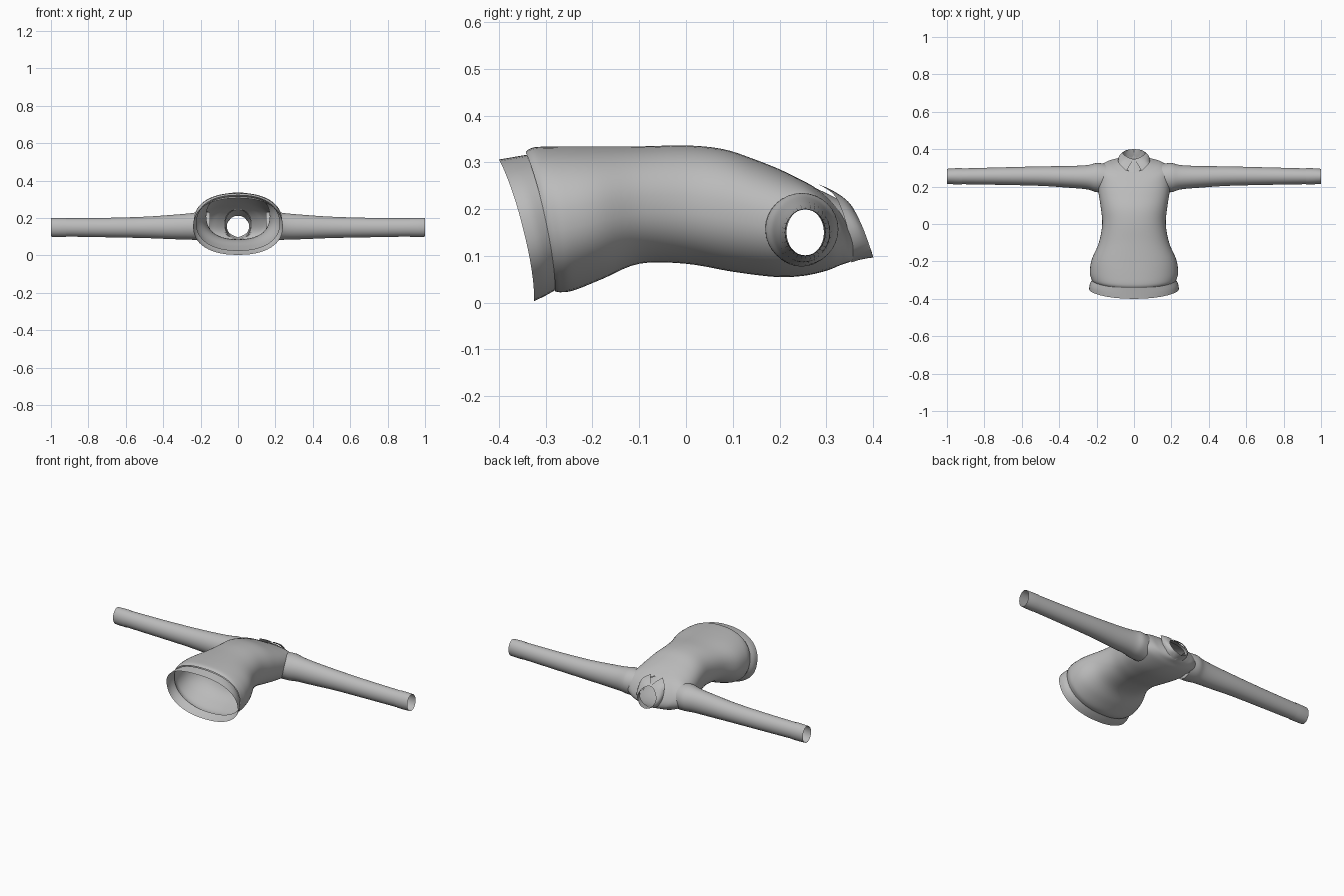
import bpy, bmesh, math
from mathutils import Vector

if "Cube" in bpy.data.objects:
    bpy.data.objects.remove(bpy.data.objects["Cube"])

cloth = bpy.data.materials.new("light_grey_cloth")
cloth.diffuse_color = (0.5, 0.5, 0.5, 1)
cloth.use_nodes = True
cloth.node_tree.nodes["Principled BSDF"].inputs["Base Color"].default_value = cloth.diffuse_color


def smooth_rows(rows, steps):
    """Catmull-Rom interpolation through rows of parameters."""
    rows = [Vector(r) for r in rows]
    out = []
    for i in range(len(rows) - 1):
        a, b = rows[max(i - 1, 0)], rows[i]
        c, d = rows[i + 1], rows[min(i + 2, len(rows) - 1)]
        for k in range(steps):
            t = k / steps
            out.append(0.5 * (2 * b + (c - a) * t + (2 * a - 5 * b + 4 * c - d) * t * t
                              + (3 * b - a - 3 * c + d) * t ** 3))
    return out + [rows[-1]]


def loft(name, rings, closed=True, cut=None, flip=False):
    """Skin a list of equal point rings; drop faces whose centre satisfies cut."""
    bm = bmesh.new()
    vs = [[bm.verts.new(p) for p in r] for r in rings]
    n = len(rings[0])
    for a, b in zip(vs, vs[1:]):
        for j in range(n if closed else n - 1):
            k = (j + 1) % n
            quad = [a[j], a[k], b[k], b[j]]
            f = bm.faces.new(quad[::-1] if flip else quad)
            f.smooth = True
    if cut:
        gone = [f for f in bm.faces if cut(f.calc_center_median())]
        bmesh.ops.delete(bm, geom=gone, context='FACES')
    me = bpy.data.meshes.new(name)
    bm.to_mesh(me)
    bm.free()
    me.materials.append(cloth)
    ob = bpy.data.objects.new(name, me)
    bpy.context.collection.objects.link(ob)
    return ob


def torso_ring(s, n=56, p=0.88):
    """s = front y, front z, back y, back z, half width, sideways bulge in y."""
    yt, zt, yb, zb, hw, bulge = s
    pts = []
    for i in range(n):
        a = 2 * math.pi * i / n
        c, v = math.cos(a), math.sin(a)
        c = math.copysign(abs(c) ** p, c)
        v = math.copysign(abs(v) ** p, v)
        pts.append((hw * c, (yt + yb) / 2 + (yt - yb) / 2 * v + bulge * c * c,
                    (zt + zb) / 2 + (zt - zb) / 2 * v))
    return pts


def in_armhole(c):
    return abs(c.x) > 0.13 and ((c.y - 0.247) / 0.062) ** 2 + ((c.z - 0.155) / 0.066) ** 2 < 1


# Torso from the bottom seam up to the neckline, open at the armholes
neck = (.275, .246, .353, .088, .070, .030)
torso = [
    (-.343, .322, -.280, .024, .224, .012),
    (-.325, .332, -.268, .022, .230, .010),
    (-.270, .334, -.240, .026, .236, .000),
    (-.200, .334, -.180, .050, .226, .000),
    (-.100, .334, -.100, .083, .188, .000),
    (.000, .336, .000, .083, .170, .000),
    (.080, .328, .100, .066, .178, .000),
    (.150, .305, .190, .055, .190, .000),
    (.200, .285, .250, .057, .195, .010),
    (.235, .268, .300, .068, .190, .030),
    (.255, .258, .330, .080, .150, .032),
    (.268, .251, .345, .085, .110, .028),
    neck]
loft("torso", [torso_ring(s) for s in smooth_rows(torso, 5)], cut=in_armhole, flip=True)

# Flared hem band, tucked just inside the bottom seam
hem = [(-.400, .306, -.325, .003, .240, .015),
       (-.370, .311, -.302, .014, .236, .014),
       (-.341, .316, -.279, .027, .222, .012)]
loft("hem_band", [torso_ring(s) for s in smooth_rows(hem, 4)], flip=True)

# Collar stand
rim = (.345, .212, .400, .097, .060, .005)
loft("collar_stand", [torso_ring(s, p=1.0) for s in smooth_rows([neck, rim], 4)], flip=True)

# Folded collar leaves, running from the pointed front to the nape
inner = [(0, .345, .215), (.032, .357, .203), (.060, .377, .163), (.046, .393, .120), (0, .401, .096)]
outer = [(.040, .283, .253), (.078, .320, .226), (.083, .345, .160), (.056, .352, .105), (0, .354, .086)]
# Sleeve sections: x, centre y, centre z, radius y, radius z
sleeve = [(.150, .247, .155, .074, .078), (.200, .248, .157, .078, .077),
          (.250, .250, .155, .065, .071), (.350, .252, .152, .058, .065),
          (.500, .256, .150, .052, .057), (.700, .256, .149, .047, .052),
          (.925, .255, .150, .042, .049)]
cuff = [(.920, .255, .150, .044, .051), (.960, .255, .150, .043, .051),
        (1.0, .255, .150, .040, .050)]


def sleeve_ring(s, m, n=32):
    x, y, z, ry, rz = s
    return [(m * x, y + ry * math.cos(2 * math.pi * i / n), z + rz * math.sin(2 * math.pi * i / n))
            for i in range(n)]


for side, m in (("right", 1), ("left", -1)):
    loft(side + "_sleeve", [sleeve_ring(s, m) for s in smooth_rows(sleeve, 5)], flip=m > 0)
    loft(side + "_cuff", [sleeve_ring(s, m) for s in smooth_rows(cuff, 2)], flip=m > 0)
    # Each leaf bows outward a little between the fold and its free edge
    leaf = []
    for a, b in zip(smooth_rows(inner, 5), smooth_rows(outer, 5)):
        row = []
        for k in range(5):
            t = k / 4
            q = a.lerp(b, t) + Vector((a.x * .12, .004, .003)) * math.sin(math.pi * t)
            row.append((m * q.x, q.y, q.z))
        leaf.append(row)
    loft(side + "_collar_leaf", leaf, closed=False, flip=m < 0)

# Keep seams crisp
for ob in bpy.context.collection.objects:
    ob.select_set(True)
    bpy.context.view_layer.objects.active = ob
bpy.ops.object.shade_smooth_by_angle(angle=math.radians(40))
